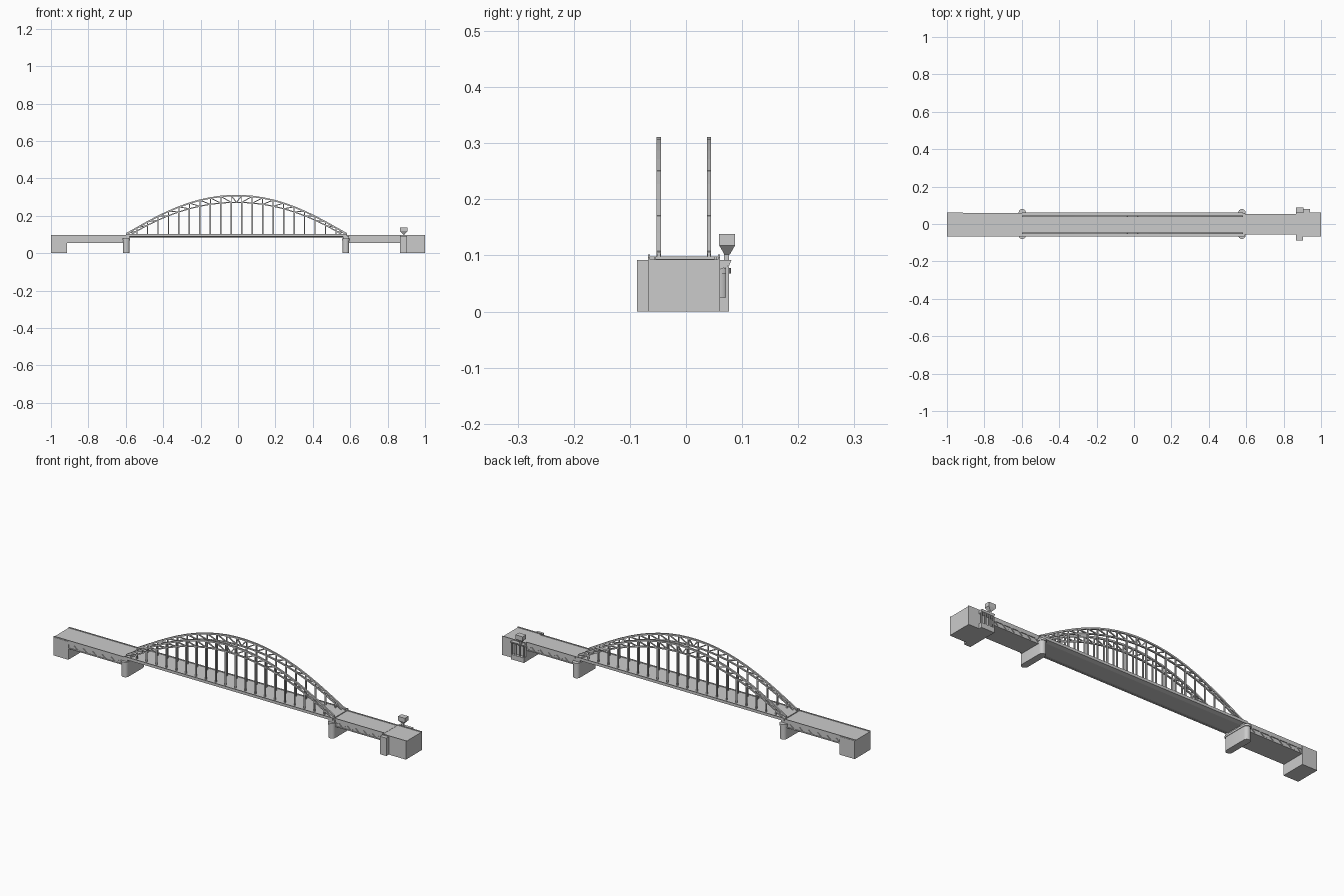
import bpy, bmesh, math
from mathutils import Vector

if "Cube" in bpy.data.objects:
    bpy.data.objects.remove(bpy.data.objects["Cube"])

YC = -0.0035                      # centre line of the roadway
XC, HALF, N = -0.008, 0.588, 21   # arch centre, half span, panels


def finish(name, bm, smooth=False):
    bmesh.ops.recalc_face_normals(bm, faces=bm.faces)
    me = bpy.data.meshes.new(name)
    bm.to_mesh(me)
    bm.free()
    ob = bpy.data.objects.new(name, me)
    bpy.context.collection.objects.link(ob)
    if smooth:
        bpy.ops.object.select_all(action='DESELECT')
        bpy.context.view_layer.objects.active = ob
        ob.select_set(True)
        bpy.ops.object.shade_smooth_by_angle(angle=math.radians(35))
    return ob


def add_box(bm, x0, x1, y0, y1, z0, z1):
    vs = bmesh.ops.create_cube(bm, size=1)['verts']
    for v in vs:
        v.co = Vector((x0 + (v.co.x + .5) * (x1 - x0),
                       y0 + (v.co.y + .5) * (y1 - y0),
                       z0 + (v.co.z + .5) * (z1 - z0)))
    return vs


def box(name, *dims):
    bm = bmesh.new()
    add_box(bm, *dims)
    return finish(name, bm)


def bar(bm, p, q, y, w, t):
    """Bar between two (x, z) points: w in the truss plane, t across it."""
    a, b = Vector((p[0], y, p[1])), Vector((q[0], y, q[1]))
    d = (b - a).normalized()
    n = Vector((-d.z, 0, d.x)) * w / 2
    s = Vector((0, t / 2, 0))
    ends = [[bm.verts.new(c + i * n + j * s) for i, j in ((1, 1), (1, -1), (-1, -1), (-1, 1))]
            for c in (a, b)]
    bm.faces.new(ends[0])
    bm.faces.new(ends[1][::-1])
    for i in range(4):
        k = (i + 1) % 4
        bm.faces.new((ends[0][i], ends[0][k], ends[1][k], ends[1][i]))


def prism(name, outline, depth):
    """Extrude an outline of 3D points along a vector."""
    bm = bmesh.new()
    f = bm.faces.new([bm.verts.new(p) for p in outline])
    r = bmesh.ops.extrude_face_region(bm, geom=[f])
    bmesh.ops.translate(bm, vec=depth, verts=[v for v in r['geom'] if isinstance(v, bmesh.types.BMVert)])
    return finish(name, bm)


# Arch trusses with hangers
def upper(u):
    return .308 - .223 * u**2 + .019 * u**6


def lower(u):
    return .272 - .187 * u**2


us = [-1 + 2 * i / N for i in range(N + 1)]
top = [(XC + HALF * u, upper(u)) for u in us]
bot = [(XC + HALF * u, lower(u)) for u in us]
for side, y in (("front", -.0485), ("back", .041)):
    bm = bmesh.new()
    for i in range(N):
        bar(bm, top[i], top[i + 1], y, .008, .0078)
        bar(bm, bot[i], bot[i + 1], y, .006, .0078)
        mid = ((bot[i][0] + bot[i + 1][0]) / 2, (bot[i][1] + bot[i + 1][1]) / 2)
        if i < N // 2:
            bar(bm, top[i], bot[i + 1], y, .005, .005)
        elif i > N // 2:
            bar(bm, bot[i], top[i + 1], y, .005, .005)
        else:
            bar(bm, top[i], mid, y, .005, .005)
            bar(bm, mid, top[i + 1], y, .005, .005)
    for t, b in zip(top, bot):
        bar(bm, t, b, y, .005, .006)
    finish(side + "_arch_truss", bm)
    bm = bmesh.new()
    for b in bot:
        if b[1] > .11:
            bar(bm, b, (b[0], .09), y, .007, .006)
    finish(side + "_hangers", bm)

# Main deck with edge beams
prism("main_deck", [(-.6, -.064, .098), (-.6, -.064, .09), (-.6, -.045, .085),
                    (-.6, .038, .085), (-.6, .057, .09), (-.6, .057, .098)], Vector((1.184, 0, 0)))
for side, y in (("front", -.068), ("back", .057)):
    box(side + "_edge_beam", -.6, .584, y, y + .004, .088, .102)

# River piers with rounded ends
def stadium(name, x, r, half, z0, z1):
    bm = bmesh.new()
    pts = []
    for s in (1, -1):
        for i in range(13):
            a = math.pi * i / 12
            pts.append((x + s * r * math.cos(a), s * (half - r) + s * r * math.sin(a)))
    lo = [bm.verts.new((px, py, z0)) for px, py in pts]
    hi = [bm.verts.new((px, py, z1)) for px, py in pts]
    bm.faces.new(lo)
    bm.faces.new(hi)
    for i in range(len(pts)):
        k = (i + 1) % len(pts)
        bm.faces.new((lo[i], lo[k], hi[k], hi[i]))
    finish(name, bm, True)


for side, x in (("left", -.597), ("right", .577)):
    stadium(side + "_pier", x, .0175, .077, 0, .068)
    stadium(side + "_pier_cap", x, .02, .08, .068, .078)
    box(side + "_pier_head", x - .016, x + .016, -.066, .059, .078, .092)


# Approach spans: slab, girder, parapets and side bracing
def approach(side, x0, x1, y0, y1, panels):
    box(side + "_approach_slab", x0, x1, y0, y1, .078, .0935)
    box(side + "_approach_girder", x0, x1, y0 + .004, y1 - .004, .055, .078)
    bm = bmesh.new()
    for y in (y0, y1 - .003):
        add_box(bm, x0, x1, y, y + .003, .0935, .098)
    finish(side + "_approach_parapets", bm)
    bm = bmesh.new()
    w = (x1 - x0) / panels
    for y in (y0 + .002, y1 - .002):
        bar(bm, (x0, .057), (x1, .057), y, .004, .004)
        for i in range(panels):
            a = x0 + i * w
            bar(bm, (a, .057), (a + w / 2, .079), y, .004, .004)
            bar(bm, (a + w / 2, .079), (a + w, .057), y, .004, .004)
    finish(side + "_approach_bracing", bm)


approach("left", -.915, -.6, -.066, .059, 6)
approach("right", .584, .866, -.057, .054, 6)

# Left abutment
box("left_abutment", -1, -.915, -.068, .061, 0, .0935)
for side, y in (("front", -.066), ("back", .056)):
    box("left_abutment_parapet_" + side, -1, -.915, y, y + .003, .0935, .098)

# Right abutment with front buttress
box("right_abutment", .866, 1, -.068, .061, 0, .0925)
box("front_buttress", .866, .903, -.0875, -.068, 0, .0915)
for side, y in (("front", -.068), ("back", .057)):
    box("right_abutment_parapet_" + side, .866, 1, y, y + .004, .0925, .0965)

# Back stair bay: base, columns and flared ledge
box("stair_bay_base", .866, .94, .061, .077, 0, .025)
bm = bmesh.new()
for x in (.866, .889, .912, .934):
    add_box(bm, x, x + .006, .07, .077, .025, .08)
finish("stair_bay_columns", bm)
prism("stair_bay_ledge", [(.866, .061, .075), (.866, .077, .082), (.866, .081, .092),
                          (.866, .061, .092)], Vector((.074, 0, 0)))

# Lookout cabin: neck, flared funnel and box
box("cabin_neck", .881, .891, .0677, .077, .09, .103)
bm = bmesh.new()
rings = [(.005, .005, .102), (.02, .0142, .118), (.02, .0142, .138)]
prev = None
for hx, hy, z in rings:
    ring = [bm.verts.new((.886 + sx * hx, .0733 + sy * hy, z))
            for sx, sy in ((-1, -1), (1, -1), (1, 1), (-1, 1))]
    if prev:
        for i in range(4):
            k = (i + 1) % 4
            bm.faces.new((prev[i], prev[k], ring[k], ring[i]))
    else:
        bm.faces.new(ring[::-1])
    prev = ring
bm.faces.new(prev)
finish("lookout_cabin", bm)
